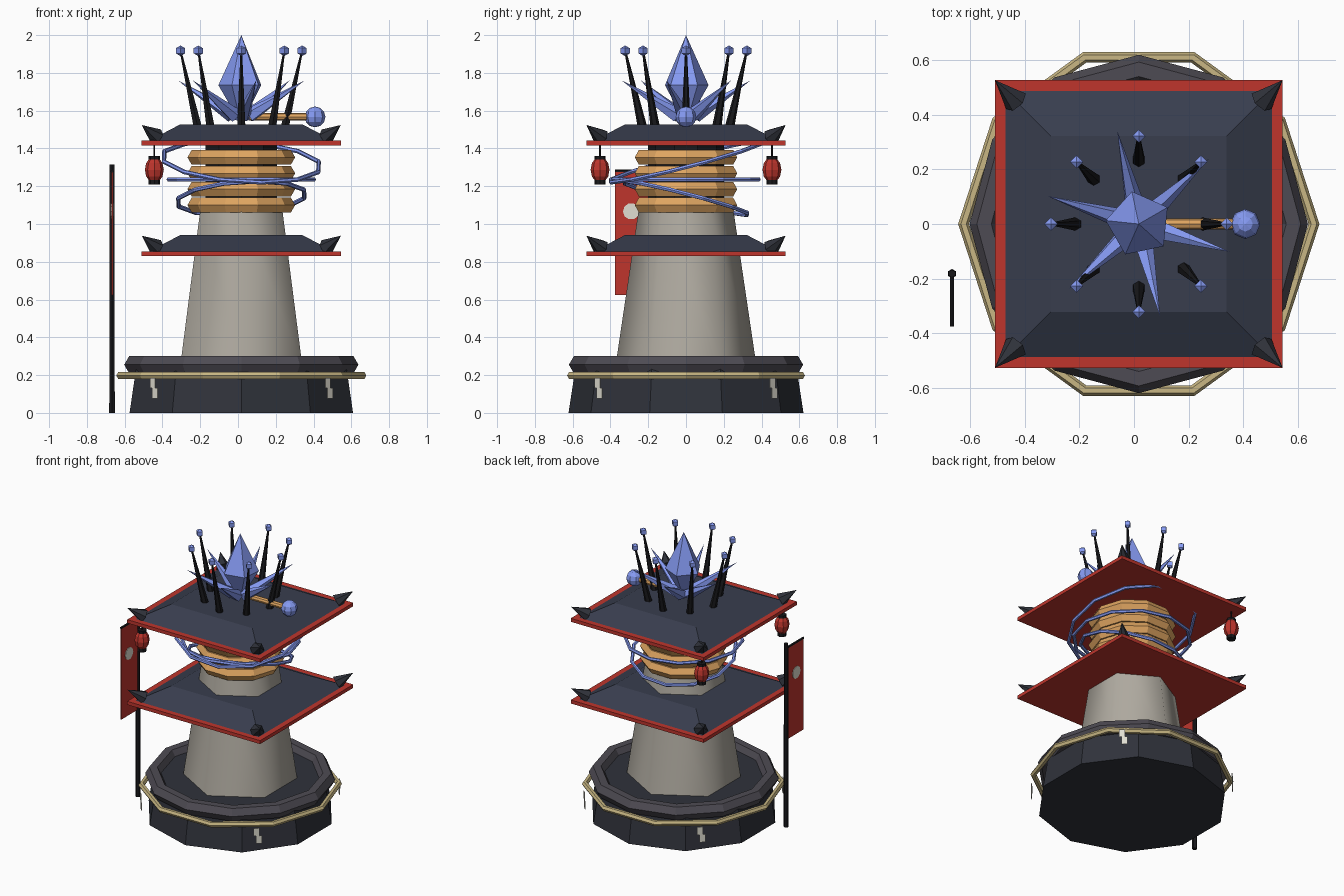
import bpy
from math import sin, cos, pi, radians
from mathutils import Vector

if "Cube" in bpy.data.objects:
    bpy.data.objects.remove(bpy.data.objects["Cube"])

CX = 0.0175  # tower axis


def mat(name, r, g, b):
    m = bpy.data.materials.new(name)
    m.diffuse_color = (r ** 2.2, g ** 2.2, b ** 2.2, 1)
    m.use_nodes = True
    m.node_tree.nodes["Principled BSDF"].inputs["Base Color"].default_value = m.diffuse_color
    return m


RED = mat("red", .74, .22, .19)
SLATE = mat("slate", .23, .25, .31)
STONE_DARK = mat("dark_stone", .20, .21, .24)
IRON = mat("iron", .31, .30, .33)
BLACK = mat("black", .12, .12, .13)
BLUE = mat("blue", .52, .60, .95)
ORANGE = mat("orange", .87, .64, .38)
GOLD = mat("gold", .78, .71, .51)
STONE = mat("stone", .68, .66, .62)
PAPER = mat("paper", .88, .87, .82)


def finish(name, m):
    o = bpy.context.object
    o.name = name
    o.data.materials.append(m)
    return o


def cone(name, m, a, b, r1, r2, sides, turn=0.0):
    """Tapered prism from point a to point b; turn spins it about its axis."""
    a, b = Vector(a), Vector(b)
    d = b - a
    bpy.ops.mesh.primitive_cone_add(vertices=sides, radius1=r1, radius2=r2, depth=d.length)
    o = finish(name, m)
    q = Vector((0, 0, 1)).rotation_difference(d)
    o.rotation_mode = 'QUATERNION'
    spin = Vector((0, 0, 1))
    from_z = spin.rotation_difference(spin)
    from_z.w, from_z.z = cos(turn / 2), sin(turn / 2)
    o.rotation_quaternion = q @ from_z
    o.location = (a + b) / 2
    return o


def ring(name, m, z, outer, r, sides, turn=0.0, tilt=0.0, minor=6):
    bpy.ops.mesh.primitive_torus_add(major_segments=sides, minor_segments=minor,
                                     major_radius=outer - r, minor_radius=r)
    o = finish(name, m)
    o.rotation_euler = (tilt, 0, turn)
    o.location = (CX, 0, z)
    return o


def box(name, m, loc, size, turn=0.0):
    bpy.ops.mesh.primitive_cube_add(size=1, location=loc, rotation=(0, 0, turn))
    o = finish(name, m)
    o.scale = size
    return o


def ball(name, m, loc, r, seg, rings, stretch=1.0):
    bpy.ops.mesh.primitive_uv_sphere_add(segments=seg, ring_count=rings, radius=r, location=loc)
    o = finish(name, m)
    o.scale.z = stretch
    return o


def around(r, ang, z):
    return (CX + r * cos(ang), r * sin(ang), z)


# Base drum with its iron and gold rings
cone("base_drum", STONE_DARK, (CX, 0, 0), (CX, 0, .26), .622, .582, 10)
ring("iron_ring", IRON, .255, .62, .053, 12)
ring("gold_ring", GOLD, .198, .662, .02, 10)

# Folded paper streamers hanging from the gold ring
for i in range(4):
    a = pi / 4 + i * pi / 2
    for part, off, z in (("upper", -.008, .158), ("lower", .008, .103)):
        x, y, _ = around(.655, a, 0)
        box(f"streamer_{part}_{i}", PAPER, (x - off * sin(a), y + off * cos(a), z),
            (.004, .04, .055), a)

# Hexagonal stone column and the dark core above it
col = cone("column", STONE, (CX, 0, .25), (CX, 0, 1.08), .373, .250, 6)
for p in col.data.polygons:
    p.use_smooth = len(p.vertices) == 4
cone("core", BLACK, (CX, 0, 1.05), (CX, 0, 1.43), .20, .20, 10)

# Stacked coil rings
for i in range(4):
    ring(f"coil_ring_{i}", ORANGE, 1.10 + i * .0843, .285, .045, 10)

# Orbit rings: one level, two tilted opposite ways
t = radians(15)
ring("orbit_ring_low", BLUE, 1.137, .357, .012, 12, t, -t)
ring("orbit_ring_mid", BLUE, 1.236, .396, .012, 12)
ring("orbit_ring_high", BLUE, 1.33, .436, .012, 12, t, t)

# Two square roofs with corner horns
for tag, z in (("lower", .83), ("upper", 1.416)):
    box(f"{tag}_roof_slab", RED, (CX, 0, z + .0125), (1.055, 1.055, .025))
    s = 2 ** .5
    cone(f"{tag}_roof_top", SLATE, (CX, 0, z + .025), (CX, 0, z + .112),
         .488 * s, .322 * s, 4, pi / 4)
    for sx in (-1, 1):
        for sy in (-1, 1):
            cone(f"{tag}_horn", STONE_DARK, (CX + sx * .45, sy * .45, z + .045),
                 (CX + sx * .527, sy * .527, z + .108), .047, 0, 6)

# Lanterns on the left side
for side, y in (("front", -.455), ("back", .455)):
    x = -.443
    ball(f"lantern_{side}", RED, (x, y, 1.287), .05, 8, 6, 1.4)
    cone(f"lantern_cap_{side}", BLACK, (x, y, 1.338), (x, y, 1.36), .03, .03, 8)
    cone(f"lantern_foot_{side}", BLACK, (x, y, 1.208), (x, y, 1.232), .03, .03, 8)
    cone(f"lantern_cord_{side}", BLACK, (x, y, 1.355), (x, y, 1.42), .005, .005, 6)

# Banner on its pole
px, py = -.667, -.182
cone("banner_pole", BLACK, (px, py, 0), (px, py, 1.315), .017, .014, 6)
cone("banner_bar", BLACK, (px, py, 1.28), (px, -.376, 1.28), .008, .008, 6)
box("banner_cloth", RED, (px, -.282, .952), (.008, .186, .655))
cone("banner_disc", PAPER, (px - .008, -.29, 1.067), (px + .008, -.29, 1.067), .044, .044, 10)

# Crown of spikes with blue beads
for i in range(8):
    a = i * pi / 4
    cone(f"spike_{i}", BLACK, around(.23, a, 1.51), around(.318, a, 1.90), .025, .006, 6)
    ball(f"spike_bead_{i}", BLUE, around(.322, a, 1.917), .028, 4, 3)

# Central crystal (two pyramids) and the shards around it
a = radians(102)
cone("crystal_top", BLUE, (CX, 0, 1.735), (CX, 0, 2.0), .122, 0, 5, a - pi / 2)
cone("crystal_bottom", BLUE, (CX, 0, 1.545), (CX, 0, 1.735), .012, .122, 5, a - pi / 2)
for i in range(6):
    a = radians(43 + 60 * i)
    cone(f"shard_{i}", BLUE, around(.05, a, 1.575), around(.35, a, 1.76), .04, 0, 5)

# Striking arm with round head
cone("arm_rod", ORANGE, (.06, 0, 1.567), (.38, 0, 1.567), .02, .02, 8)
ball("arm_head", BLUE, (.408, 0, 1.567), .055, 8, 6)
